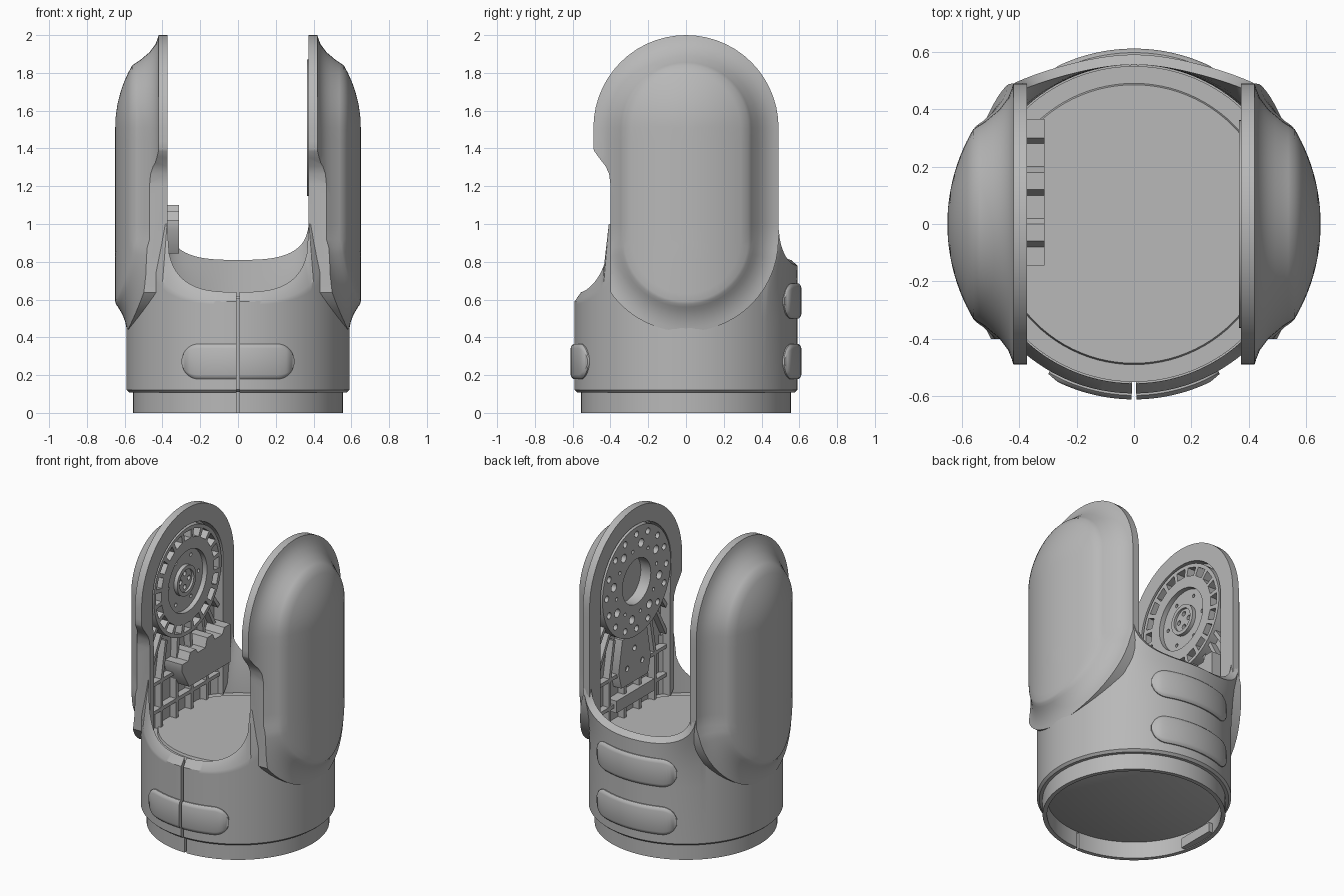
import bpy, bmesh
from math import sin, cos, pi, sqrt, asin
from mathutils import Matrix

cube = bpy.data.objects.get("Cube")
if cube:
    bpy.data.objects.remove(cube, do_unlink=True)

grey = bpy.data.materials.new("satin_grey")
grey.use_nodes = True
grey.diffuse_color = (0.48, 0.48, 0.48, 1)
grey.node_tree.nodes["Principled BSDF"].inputs["Base Color"].default_value = (0.48, 0.48, 0.48, 1)

HUB_Z, LOW_Z, EDGE = 1.51, 0.92, 0.49   # arm spine ends and arm half width


def activate(ob):
    bpy.ops.object.select_all(action='DESELECT')
    ob.select_set(True)
    bpy.context.view_layer.objects.active = ob


def finish(name, bm):
    """Clean a bmesh and turn it into a shaded object."""
    bmesh.ops.remove_doubles(bm, verts=bm.verts, dist=0.0002)
    bmesh.ops.recalc_face_normals(bm, faces=bm.faces)
    me = bpy.data.meshes.new(name)
    bm.to_mesh(me)
    bm.free()
    me.materials.clear()
    me.materials.append(grey)
    ob = bpy.data.objects.new(name, me)
    bpy.context.collection.objects.link(ob)
    return ob


def smooth(ob, angle=0.6):
    activate(ob)
    bpy.ops.object.shade_smooth_by_angle(angle=angle)


def loft(name, columns, closed=False):
    """Skin a row of equal closed loops; cap the ends unless it closes on itself."""
    bm = bmesh.new()
    rows = [[bm.verts.new(p) for p in col] for col in columns]
    n = len(rows[0])
    pairs = list(zip(rows, rows[1:])) + ([(rows[-1], rows[0])] if closed else [])
    for a, b in pairs:
        for i in range(n):
            j = (i + 1) % n
            bm.faces.new((a[i], a[j], b[j], b[i]))
    if not closed:
        bm.faces.new(rows[0])
        bm.faces.new(rows[-1])
    ob = finish(name, bm)
    smooth(ob)
    return ob


def plate(name, outlines, x0, x1):
    """Flat plate in the y-z plane; outlines after the first are holes."""
    cu = bpy.data.curves.new(name, 'CURVE')
    cu.dimensions, cu.fill_mode, cu.extrude = '2D', 'BOTH', abs(x1 - x0) / 2
    for pts in outlines:
        sp = cu.splines.new('POLY')
        sp.points.add(len(pts) - 1)
        for p, (y, z) in zip(sp.points, pts):
            p.co = (y, z, 0, 1)
        sp.use_cyclic_u = True
    tmp = bpy.data.objects.new(name + "_curve", cu)
    bpy.context.collection.objects.link(tmp)
    dg = bpy.context.evaluated_depsgraph_get()
    me = bpy.data.meshes.new_from_object(tmp.evaluated_get(dg))
    me.transform(Matrix(((0, 0, 1, (x0 + x1) / 2), (1, 0, 0, 0), (0, 1, 0, 0), (0, 0, 0, 1))))
    bm = bmesh.new()
    bm.from_mesh(me)
    bpy.data.objects.remove(tmp)
    bpy.data.meshes.remove(me)
    ob = finish(name, bm)
    smooth(ob)
    return ob


def cut(ob, cutter):
    mod = ob.modifiers.new("cut", 'BOOLEAN')
    mod.operation, mod.solver, mod.object = 'DIFFERENCE', 'EXACT', cutter
    activate(ob)
    bpy.ops.object.modifier_apply(modifier=mod.name)
    bpy.data.objects.remove(cutter)


def circle(r, y=0, z=HUB_Z, n=40):
    return [(y + r * cos(2 * pi * i / n), z + r * sin(2 * pi * i / n)) for i in range(n)]


def ring_of(count, radius, size, n=12, turn=0):
    return [circle(size, radius * cos(a), HUB_Z + radius * sin(a), n)
            for a in (2 * pi * k / count + turn for k in range(count))]


def bar(p, q, w=0.012):
    dy, dz = q[0] - p[0], q[1] - p[1]
    k = w / sqrt(dy * dy + dz * dz)
    oy, oz = -dz * k, dy * k
    return [(p[0] + oy, p[1] + oz), (q[0] + oy, q[1] + oz),
            (q[0] - oy, q[1] - oz), (p[0] - oy, p[1] - oz)]


# Arms: a rounded bulge that fades into a thin rim around a stadium outline
FADE = [(0.33, 0.56), (0.36, 0.515), (0.40, 0.468), (0.44, 0.438), (0.47, 0.426), (EDGE, 0.42)]


def bulge(d):
    if d <= 0.33:
        return sqrt(0.4225 - d * d)
    for (a, xa), (b, xb) in zip(FADE, FADE[1:]):
        if d <= b + 1e-6:
            return xa + (xb - xa) * (d - a) / (b - a)


def stadium(d):
    top = [(d * cos(pi * i / 28), HUB_Z + d * sin(pi * i / 28)) for i in range(29)]
    low = [(-d * cos(pi * i / 28), LOW_Z - d * sin(pi * i / 28)) for i in range(29)]
    steps = [HUB_Z + (LOW_Z - HUB_Z) * i / 8 for i in range(1, 8)]
    return top + [(-d, z) for z in steps] + low + [(d, z) for z in reversed(steps)]


def outer_x(y, z, d):
    if z >= LOW_Z - 1e-6:
        return bulge(d)
    k = min(1, 0.34 / d)
    drop = max(0, bulge(0.34) - bulge(d)) * (1 - 0.5 * (LOW_Z - z) / d)
    return sqrt(0.4225 - (y * k) ** 2) - drop


def arm(name, s):
    rings = [0, 0.06, 0.12, 0.18, 0.24, 0.29, 0.33, 0.345, 0.36, 0.38, 0.40, 0.42, 0.44, 0.47, EDGE]
    loops = [[(s * outer_x(y, z, d), y, z) for y, z in stadium(d)] for d in rings]
    loops.append([(s * 0.372, y, z) for y, z in stadium(EDGE)])
    bm = bmesh.new()
    rows = [[bm.verts.new(p) for p in lp] for lp in loops]
    for a, b in zip(rows, rows[1:]):
        for i in range(len(a)):
            j = (i + 1) % len(a)
            bm.faces.new((a[i], a[j], b[j], b[i]))
    bm.faces.new(rows[-1])
    ob = finish(name, bm)
    # front notch below the round head
    notch = [(-0.8, 1.43), (-0.5, 1.425), (-0.485, 1.385), (-0.46, 1.35), (-0.425, 1.305),
             (-0.407, 1.265), (-0.40, 1.21), (-0.40, 0.3), (-0.8, 0.3)]
    cut(ob, plate("notch_cutter", [notch], s * 0.2, s * 0.9))
    # recessed inner panel with a raised lip
    arch = [(0.375 * cos(pi * i / 32), HUB_Z + 0.375 * sin(pi * i / 32)) for i in range(33)]
    cut(ob, plate("pocket_cutter", [arch + [(-0.36, 1.2), (-0.36, 0.56), (0.375, 0.56)]],
                  s * 0.3, s * 0.44))
    smooth(ob, 0.5)


for side, s in (("left", 1), ("right", -1)):
    arm(side + "_arm", s)
    # stiffening ribs below the hub
    ribs = [((-0.36, 0.93), (0.37, 0.93)), ((-0.36, 0.74), (0.37, 0.74))]
    for y in (-0.24, -0.08, 0.08, 0.24):
        ribs += [((y, 0.6), (y, 0.93)), ((y, 0.93), (y * 0.8, 1.18))]
    for e in (-1, 1):
        ribs += [((e * 0.36, 1.02), (e * 0.24, 1.24)), ((e * 0.36, 1.2), (e * 0.29, 1.3))]
    for i, (p, q) in enumerate(ribs):
        plate(f"{side}_rib_{i + 1}", [bar(p, q)], s * 0.395, s * 0.45)

# Left hub: drilled flange with an open centre
holes = ring_of(16, 0.315, 0.021) + ring_of(8, 0.245, 0.028, turn=0.2) + ring_of(8, 0.215, 0.012, turn=0.6)
plate("left_hub_flange", [circle(0.362, n=64), circle(0.15)] + holes, 0.366, 0.45)
plate("left_motor_mount", [[(-0.14, 0.84), (0.14, 0.84), (0.17, 0.95), (0.13, 1.16), (-0.13, 1.16), (-0.17, 0.95)],
                           circle(0.018, -0.08, 0.95, 12), circle(0.018, 0.08, 0.95, 12),
                           circle(0.018, 0, 1.06, 12)], 0.38, 0.45)
plate("left_mount_step", [[(-0.2, 0.7), (0.2, 0.7), (0.2, 0.78), (-0.2, 0.78)]], 0.375, 0.45)

# Right hub: slotted ring, sunken disc and centre boss
slots = []
for k in range(20):
    a = 2 * pi * k / 20
    slots.append([(r * cos(a + t), HUB_Z + r * sin(a + t))
                  for r, t in ((0.28, -0.115), (0.335, -0.115), (0.335, 0.115), (0.28, 0.115))])
plate("right_hub_ring", [circle(0.358, n=64), circle(0.205)] + slots, -0.45, -0.373)
plate("right_hub_disc", [circle(0.21), circle(0.1)] + ring_of(6, 0.16, 0.012), -0.45, -0.405)
plate("right_hub_collar", [circle(0.1), circle(0.075)], -0.45, -0.38)
plate("right_hub_boss", [circle(0.076)] + ring_of(4, 0.045, 0.016), -0.45, -0.395)

# Bracket on the right arm
plate("right_bracket", [[(-0.145, 0.97), (-0.07, 0.845), (0.365, 0.845), (0.365, 1.1), (0.3, 1.1),
                         (0.28, 1.06), (0.2, 1.06), (0.18, 1.1), (0.12, 1.1), (0.1, 1.04),
                         (0.02, 1.04), (0, 1.07), (-0.06, 1.07), (-0.08, 1.02), (-0.145, 1.02)]],
      -0.45, -0.312)

# Base shell: split sleeve whose top edge dips in a U at front and back
GAP = 0.013


def dip(x, half, depth, top):
    return top - depth * max(0, 1 - (abs(x) / half) ** 3) ** (1 / 3)


def shell_column(a):
    c, sn = cos(a), sin(a)
    back = sn > 0
    xo, xi = 0.59 * c, 0.555 * c
    if back:
        ho, hi = dip(xo, 0.42, 0.27, 1.05), dip(xi, 0.375, 0.24, 1.05)
    else:
        ho, hi = dip(xo, 0.475, 0.41, 1.0), dip(xi, 0.375, 0.36, 1.0)
    flare = 0.075 * (abs(xo) / 0.42) ** 3 if back and abs(xo) <= 0.42 else 0
    pts = [(0.575 * c, 0.575 * sn, 0.108), (0.59 * c, 0.59 * sn, 0.122)]
    pts += [(xo, 0.59 * sn + flare * t * t, 0.5 + (ho - 0.5) * t) for t in (0, 0.35, 0.6, 0.8, 1)]
    pts += [(xi, 0.555 * sn + flare * t * t, 0.5 + (hi - 0.5) * t) for t in (1, 0.8, 0.6, 0.35, 0)]
    return pts + [(xi, 0.555 * sn, 0.108)]


N = 240
angles = [-pi / 2 + GAP + (2 * pi - 2 * GAP) * i / N for i in range(N + 1)]
loft("base_shell", [shell_column(a) for a in angles])

# Lower ring, with the same split, and its inner tab
loft("lower_ring", [[(r * cos(a), r * sin(a), z) for r, z in
                     ((0.528, 0), (0.555, 0), (0.555, 0.112), (0.528, 0.112))] for a in angles[::2]])
plate("ring_tab", [[(-0.13, 0.005), (0.13, 0.005), (0.13, 0.07), (-0.13, 0.07)]], -0.53, -0.485)

# Core plug that closes the sleeve
core = [(0, 0.11), (0.526, 0.11), (0.55, 0.125), (0.55, 0.605), (0.49, 0.605), (0.485, 0.62), (0, 0.62)]
turns = [2 * pi * i / 96 for i in range(96)]
loft("core_plug", [[(r * cos(a), r * sin(a), z) for r, z in core] for a in turns], closed=True)


# Raised grip pads
def pad(name, face, z, x0, x1):
    cols = []
    for i in range(33):
        x = x0 + (x1 - x0) * i / 32
        h = 0.093 * sqrt(max(0.03, 1 - max(0, (abs(x) - 0.21) / 0.09) ** 2))
        a = asin(x / 0.6)
        rim = 0.606 - 0.01 * max(0, (abs(x) - 0.26) / 0.04)
        prof = [(0.57, -h), (0.597, -h), (rim, -0.9 * h), (rim + 0.005, -0.75 * h),
                (rim + 0.005, 0.75 * h), (rim, 0.9 * h), (0.597, h), (0.57, h)]
        cols.append([(r * sin(a), face * r * cos(a), z + dz) for r, dz in prof])
    loft(name, cols)


pad("front_pad_right", -1, 0.272, -0.298, -0.008)
pad("front_pad_left", -1, 0.272, 0.008, 0.298)
pad("back_pad_lower", 1, 0.272, -0.298, 0.298)
pad("back_pad_upper", 1, 0.592, -0.298, 0.298)
